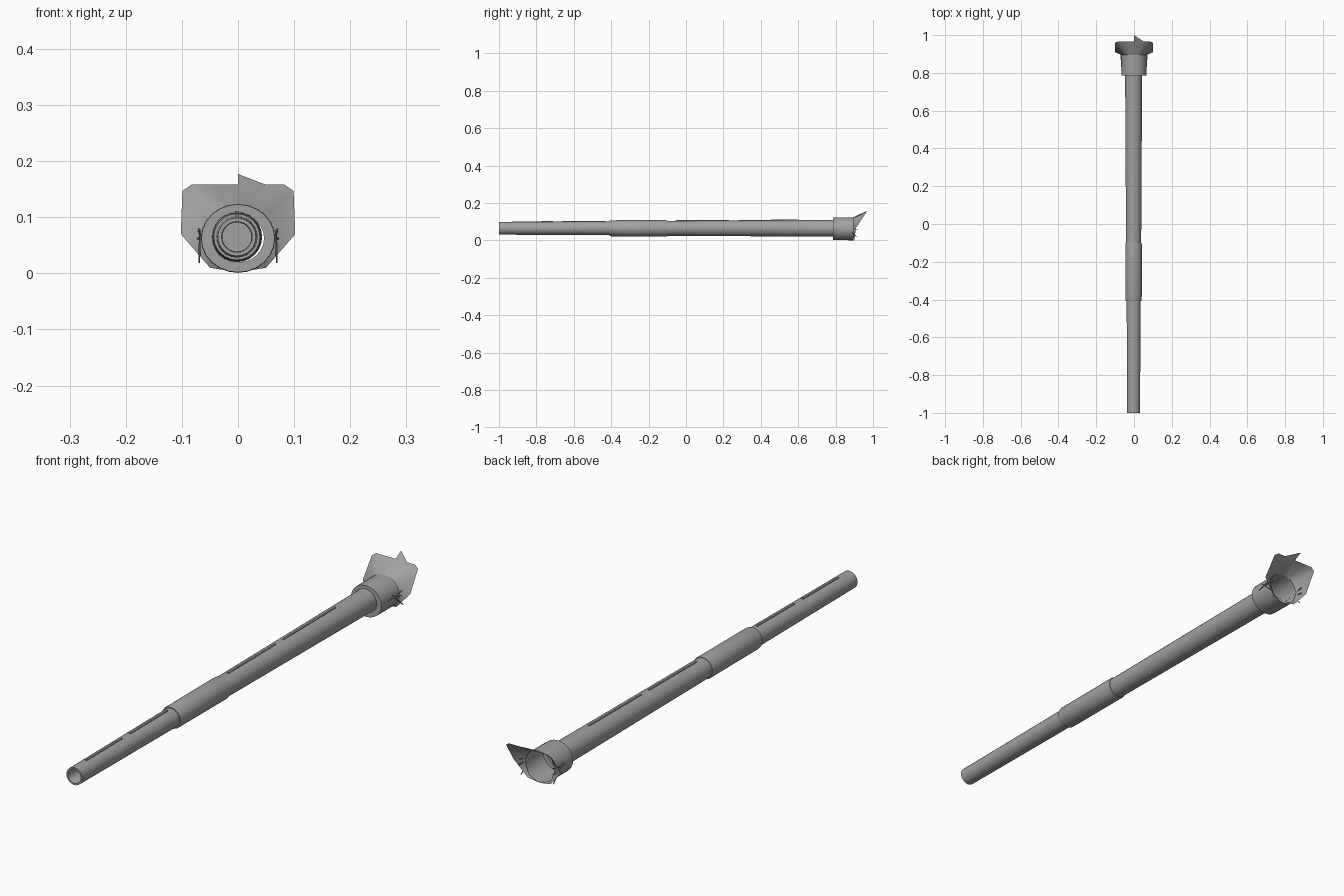
import bpy, bmesh, math
from mathutils import Vector

if "Cube" in bpy.data.objects:
    bpy.data.objects.remove(bpy.data.objects["Cube"])

CX, CZ = -0.002, 0.065
steel = bpy.data.materials.new("dark_steel")
steel.diffuse_color = (0.36, 0.36, 0.36, 1)
steel.use_nodes = True
steel.node_tree.nodes["Principled BSDF"].inputs["Base Color"].default_value = steel.diffuse_color


def finish(name, bm, angle=None):
    bmesh.ops.recalc_face_normals(bm, faces=bm.faces)
    me = bpy.data.meshes.new(name)
    bm.to_mesh(me)
    bm.free()
    me.materials.append(steel)
    ob = bpy.data.objects.new(name, me)
    bpy.context.collection.objects.link(ob)
    if angle:
        bpy.ops.object.select_all(action='DESELECT')
        ob.select_set(True)
        bpy.context.view_layer.objects.active = ob
        bpy.ops.object.shade_smooth_by_angle(angle=math.radians(angle))
    return ob


def lathe(name, profile, cx=CX, cz=CZ, n=24, sx=1.0, caps=(True, True)):
    # Revolve (y, radius) pairs about an axis parallel to y
    bm = bmesh.new()
    rings = []
    for y, r in profile:
        rings.append([bm.verts.new((cx + sx * r * math.cos(2 * math.pi * i / n), y,
                                    cz + r * math.sin(2 * math.pi * i / n)))
                      for i in range(n)])
    for a, b in zip(rings, rings[1:]):
        for i in range(n):
            j = (i + 1) % n
            bm.faces.new((a[i], a[j], b[j], b[i]))
    for use, ring in zip(caps, (rings[0], rings[-1])):
        if use:
            bm.faces.new(ring)
    return finish(name, bm, 35)


def bar(name, p, q, w, h):
    # Thin box running from p to q
    p, q = Vector(p), Vector(q)
    d = q - p
    bm = bmesh.new()
    bmesh.ops.create_cube(bm, size=1)
    bmesh.ops.scale(bm, vec=(w, d.length, h), verts=bm.verts)
    ob = finish(name, bm)
    ob.location = (p + q) / 2
    ob.rotation_euler = (math.atan2(d.z, math.hypot(d.x, d.y)), 0,
                         math.atan2(-d.x, d.y))
    return ob


# Barrel tubes, first one with an open bore at the muzzle
lathe("front_barrel", [(-0.90, 0.026), (-0.995, 0.026), (-1.0, 0.0275),
                       (-1.0, 0.034), (-0.40, 0.037), (-0.40, 0.026)])
lathe("barrel_sleeve", [(-0.408, 0.034), (-0.408, 0.041), (-0.400, 0.043),
                        (-0.108, 0.0435), (-0.100, 0.042), (-0.100, 0.036)])
lathe("rear_barrel", [(-0.10, 0.036), (-0.10, 0.040), (0.79, 0.045)])

# Narrow strips along the top of the barrel
for k, (y0, y1, z0, z1) in enumerate([(-0.93, -0.71, 0.0995, 0.1005),
                                      (-0.66, -0.43, 0.1008, 0.102),
                                      (-0.06, 0.23, 0.1055, 0.107),
                                      (0.28, 0.60, 0.1073, 0.109)]):
    bar(f"top_strip_{k + 1}", (CX, y0, z0), (CX, y1, z1), 0.007, 0.005)

# Mantlet collar, open at the rear
ZC, YC, RC, SX = 0.0625, 0.895, 0.0615, 1.08
lathe("collar", [(0.785, 0.043), (0.785, 0.0605), (0.79, 0.061), (YC, RC)],
      cx=0, cz=ZC, sx=SX, caps=(False, False))

# Torn cover flaring out from the collar: inner angle, then outer point
half = [(-45, (0.050, 0.900, 0.010)), (8, (0.102, 0.910, 0.070)),
        (45, (0.099, 0.962, 0.147)), (58, (0.083, 0.966, 0.158)),
        (72, (0.050, 0.966, 0.158))]
full = half + [(90, (0, 0.966, 0.158))]
full += [(180 - a, (-x, y, z)) for a, (x, y, z) in reversed(half)]
bm = bmesh.new()
inner, outer = [], []
for a, p in full:
    t = math.radians(a)
    inner.append(bm.verts.new((SX * RC * math.cos(t), YC, ZC + RC * math.sin(t))))
    outer.append(bm.verts.new(p))
last = len(full) - 1
for i in range(last):
    # Diagonals mirror about the centre line
    d = (i, i + 1) if i < last / 2 else (i + 1, i)
    bm.faces.new((inner[i], inner[i + 1], outer[d[1]]))
    bm.faces.new((inner[d[0]], outer[i + 1], outer[i]))
# Pointed flap and the short lip under the collar
bm.faces.new((outer[4], outer[5], bm.verts.new((0, 1.0, 0.177))))
low = bm.verts.new((0, 0.900, 0.002))
bm.faces.new((outer[0], low, inner[0]))
bm.faces.new((outer[-1], inner[-1], low))
finish("cover_flaps", bm, 60)

# Thin side struts
for s, side in ((1, "right"), (-1, "left")):
    bar(f"strut_upper_{side}", (s * 0.066, 0.83, 0.060), (s * 0.071, 0.92, 0.083), 0.003, 0.003)
    bar(f"strut_lower_{side}", (s * 0.068, 0.85, 0.078), (s * 0.069, 0.912, 0.020), 0.003, 0.003)
    bar(f"strut_side_{side}", (s * 0.066, 0.84, 0.066), (s * 0.073, 0.92, 0.060), 0.003, 0.003)
